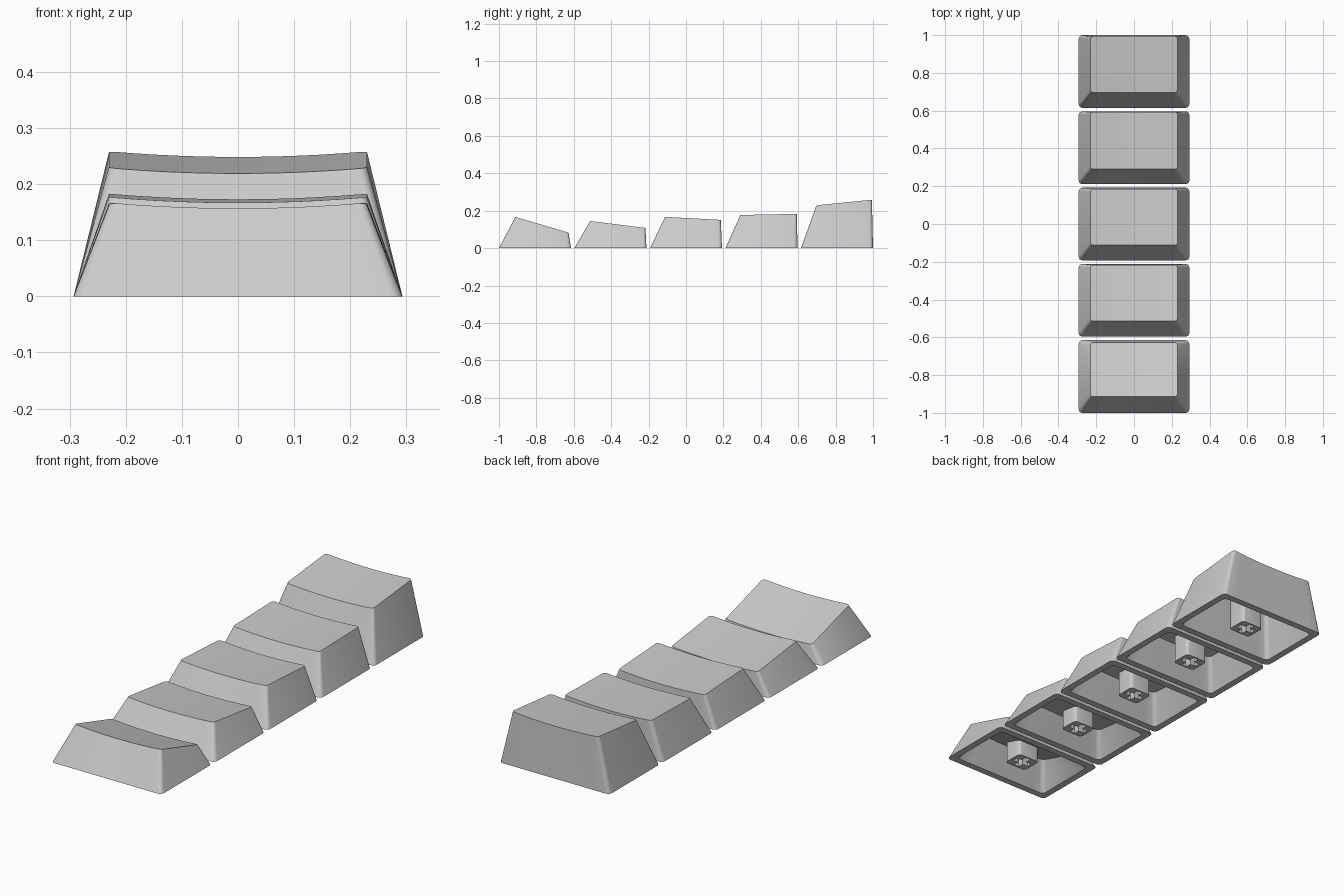
import bpy, bmesh, math

if "Cube" in bpy.data.objects:
    bpy.data.objects.remove(bpy.data.objects["Cube"])

grey = bpy.data.materials.new("light grey plastic")
grey.diffuse_color = (0.6, 0.6, 0.6, 1)
grey.use_nodes = True
grey.node_tree.nodes["Principled BSDF"].inputs["Base Color"].default_value = grey.diffuse_color

HALF_W, HALF_TOP, DEPTH, PITCH, DIP = 0.293, 0.23, 0.385, 0.4037, 0.01


def columns(hw, y0, y1, r, arc=4, mid=12):
    """Rounded rectangle as (x, front y, back y) columns, left to right."""
    left = []
    for i in range(arc + 1):
        a = math.pi / 2 * i / arc
        inset = r * (1 - math.sin(a))
        left.append((-hw + r * (1 - math.cos(a)), y0 + inset, y1 - inset))
    span = hw - r
    centre = [(-span + 2 * span * i / mid, y0, y1) for i in range(1, mid)]
    return left + centre + [(-x, f, b) for x, f, b in reversed(left)]


def shell(bm, base, top, height):
    """Loft base to dished top; returns the base ring."""
    def verts(cols, h):
        return ([bm.verts.new((x, f, h(x, f))) for x, f, b in cols],
                [bm.verts.new((x, b, h(x, b))) for x, f, b in cols])
    bf, bb = verts(base, lambda x, y: 0)
    tf, tb = verts(top, height)
    for i in range(len(base) - 1):
        bm.faces.new((bf[i], bf[i + 1], tf[i + 1], tf[i]))
        bm.faces.new((bb[i + 1], bb[i], tb[i], tb[i + 1]))
        bm.faces.new((tf[i], tf[i + 1], tb[i + 1], tb[i]))
    # side walls, creased from top front to base back
    for i in (0, -1):
        bm.faces.new((bf[i], tf[i], bb[i]))
        bm.faces.new((bb[i], tf[i], tb[i]))
    return bf + bb[::-1]


def finish(name, bm):
    bmesh.ops.recalc_face_normals(bm, faces=bm.faces)
    me = bpy.data.meshes.new(name)
    bm.to_mesh(me)
    bm.free()
    me.materials.append(grey)
    ob = bpy.data.objects.new(name, me)
    bpy.context.collection.objects.link(ob)
    bpy.context.view_layer.objects.active = ob
    ob.select_set(True)
    bpy.ops.object.shade_smooth_by_angle(angle=math.radians(30))
    ob.select_set(False)
    return ob


def keycap(name, y0, yf, zf, yb, zb):
    def height(x, y):
        return zf + (zb - zf) * (y - yf) / (yb - yf) - DIP * (1 - (x / HALF_TOP) ** 2)
    bm = bmesh.new()
    t = 0.033
    outer = shell(bm, columns(HALF_W, y0, y0 + DEPTH, 0.02),
                  columns(HALF_TOP, yf, yb, 0.014), height)
    inner = shell(bm, columns(HALF_W - t, y0 + t, y0 + DEPTH - t, 0.02),
                  columns(HALF_TOP - t, yf + t * 0.7, yb - t, 0.02),
                  lambda x, y: height(x, y) - t)
    # bottom rim joins the outer and inner walls
    n = len(outer)
    for i in range(n):
        j = (i + 1) % n
        bm.faces.new((outer[i], outer[j], inner[j], inner[i]))
    finish(name, bm)


def stem(name, yc, top):
    """Rounded post with a cross-shaped socket in its lower end."""
    hx, hy, r, s, reach = 0.058, 0.05, 0.015, 0.0135, 0.043
    # one quadrant between the socket arms, mirrored to the other three
    bm = bmesh.new()
    arc = [(hx - r + r * math.cos(a), hy - r + r * math.sin(a))
           for a in (math.pi / 2 * i / 4 for i in range(5))]
    quad = [(s, s), (reach, s), (reach, 0), (hx, 0)] + arc + [(0, hy), (0, reach), (s, reach)]
    for sx in (1, -1):
        for sy in (1, -1):
            face = bm.faces.new([bm.verts.new((sx * x, yc + sy * y, 0.003)) for x, y in quad])
            ext = bmesh.ops.extrude_face_region(bm, geom=[face], use_keep_orig=True)
            for v in ext["geom"]:
                if isinstance(v, bmesh.types.BMVert):
                    v.co.z = top
    # drop the hidden seams between quadrants
    seams = [f for f in bm.faces if abs(f.normal.z) < 0.5 and
             (all(abs(v.co.x) < 1e-5 for v in f.verts) or
              all(abs(v.co.y - yc) < 1e-5 for v in f.verts))]
    bmesh.ops.delete(bm, geom=seams, context="FACES")
    bmesh.ops.remove_doubles(bm, verts=bm.verts, dist=1e-5)
    finish(name, bm)


# top front y, z and top back y, z for each row, front to back
rows = [(-0.913, 0.167, -0.628, 0.083), (-0.513, 0.145, -0.217, 0.108),
        (-0.112, 0.167, 0.186, 0.151), (0.290, 0.177, 0.593, 0.183),
        (0.697, 0.229, 0.994, 0.2585)]
for i, (yf, zf, yb, zb) in enumerate(rows):
    y0 = -1 + PITCH * i
    keycap(f"keycap_row_{i + 1}", y0, yf, zf, yb, zb)
    yc = y0 + DEPTH / 2
    mid = zf + (zb - zf) * (yc - yf) / (yb - yf)
    stem(f"stem_row_{i + 1}", yc, mid - DIP - 0.02)
